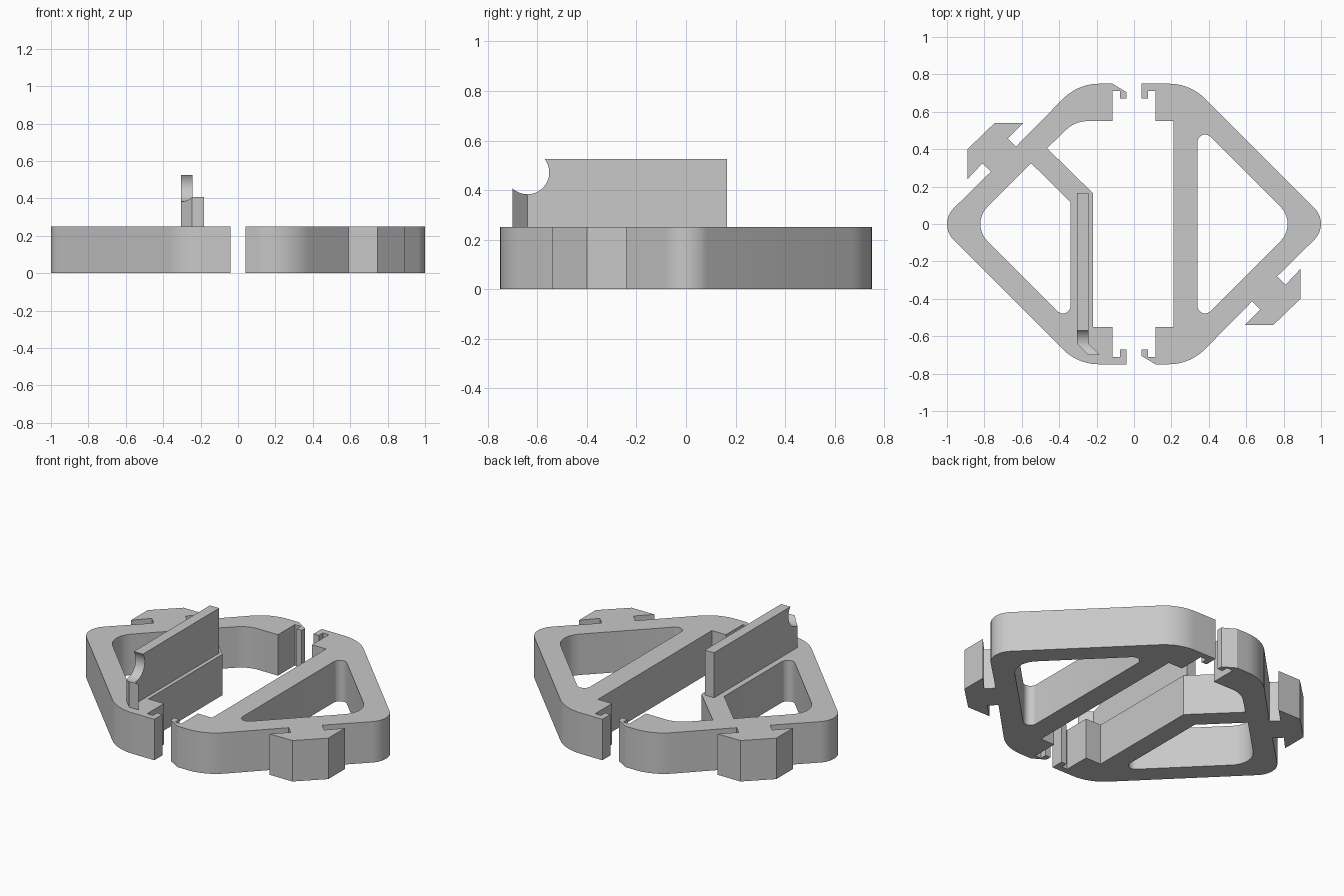
import bpy, bmesh, math
from mathutils import Vector

if "Cube" in bpy.data.objects:
    bpy.data.objects.remove(bpy.data.objects["Cube"])

grey = bpy.data.materials.new("plain grey")
grey.diffuse_color = (0.58, 0.58, 0.58, 1)
grey.use_nodes = True
grey.node_tree.nodes["Principled BSDF"].inputs["Base Color"].default_value = grey.diffuse_color


def rounded(points, steps=10):
    """Turn (x, y, radius) corners into a loop with filleted corners."""
    out = []
    for i, p in enumerate(points):
        c = Vector(p[:2])
        r = p[2] if len(p) > 2 else 0
        if not r:
            out.append(c)
            continue
        a = (Vector(points[i - 1][:2]) - c).normalized()
        b = (Vector(points[(i + 1) % len(points)][:2]) - c).normalized()
        half = a.angle(b) / 2
        centre = c + (a + b).normalized() * (r / math.sin(half))
        start = c + a * (r / math.tan(half)) - centre
        end = c + b * (r / math.tan(half)) - centre
        sweep = start.angle_signed(end)
        for k in range(steps + 1):
            t = -sweep * k / steps
            out.append(centre + Vector((start.x * math.cos(t) - start.y * math.sin(t),
                                        start.x * math.sin(t) + start.y * math.cos(t))))
    return out


def finish(name, bm):
    bmesh.ops.recalc_face_normals(bm, faces=bm.faces[:])
    mesh = bpy.data.meshes.new(name)
    bm.to_mesh(mesh)
    bm.free()
    mesh.materials.append(grey)
    obj = bpy.data.objects.new(name, mesh)
    bpy.context.collection.objects.link(obj)
    bpy.ops.object.select_all(action='DESELECT')
    obj.select_set(True)
    bpy.context.view_layer.objects.active = obj
    bpy.ops.object.shade_smooth_by_angle(angle=math.radians(25))
    return obj


def extrude_loops(bm, loops, offset):
    """Fill 3D loops (later loops are holes) and extrude them into a solid."""
    edges = []
    for loop in loops:
        vs = [bm.verts.new(co) for co in loop]
        edges += [bm.edges.new((vs[i - 1], vs[i])) for i in range(len(vs))]
    filled = bmesh.ops.triangle_fill(bm, use_beauty=True, edges=edges)
    faces = [g for g in filled["geom"] if isinstance(g, bmesh.types.BMFace)]
    ext = bmesh.ops.extrude_face_region(bm, geom=faces, use_keep_orig=True)
    moved = [g for g in ext["geom"] if isinstance(g, bmesh.types.BMVert)]
    bmesh.ops.translate(bm, verts=moved, vec=offset)


def plate(name, outline, hole, height=0.25):
    bm = bmesh.new()
    loops = [[(p.x, p.y, 0) for p in rounded(c)] for c in (outline, hole)]
    extrude_loops(bm, loops, (0, 0, height))
    return finish(name, bm)


# T-shaped lug on the slanted side, shared by both halves (turned 180 degrees)
lug = [(0.765, -0.28), (0.81, -0.325), (0.89, -0.24), (0.89, -0.40),
       (0.745, -0.54), (0.592, -0.54), (0.675, -0.457), (0.632, -0.413)]
lug_turned = [(-x, -y) for x, y in lug]

# Clip ends: hook with a chamfered nose, and hook with a square nose
chamfer_hook = [(0.115, 0.75), (0.04, 0.705), (0.04, 0.672), (0.075, 0.672),
                (0.075, 0.712), (0.115, 0.712), (0.115, 0.55)]
square_hook = [(0.04, 0.75), (0.04, 0.672), (0.075, 0.672),
               (0.075, 0.712), (0.115, 0.712), (0.115, 0.55)]


def flip(points, sx, sy):
    return [(x * sx, y * sy) for x, y in points]


# Right half frame
plate("right_frame",
      [(0.30, 0.75, 0.27), (1.05, 0, 0.12)] + lug + [(0.30, -0.75, 0.27)]
      + flip(chamfer_hook, 1, -1) + [(0.21, -0.55), (0.21, 0.55)]
      + flip(square_hook, 1, 1)[::-1],
      [(0.34, 0.535, 0.04), (0.875, 0, 0.13), (0.34, -0.535, 0.04)])

# Left half frame with angled arm
plate("left_frame",
      [(-0.30, -0.75, 0.27), (-1.05, 0, 0.12)] + lug_turned + [(-0.30, 0.75, 0.27)]
      + flip(chamfer_hook, -1, 1)
      + [(-0.315, 0.55, 0.165), (-0.465, 0.405), (-0.22, 0.165), (-0.22, -0.55)]
      + flip(square_hook, -1, -1)[::-1],
      [(-0.34, -0.535, 0.04), (-0.875, 0, 0.13), (-0.55, 0.325), (-0.34, 0.118)])

# Upright fin with a round notch and a nose bent to the right
TOP, BASE, BEND, R, CZ = 0.525, 0.25, -0.64, 0.088, 0.471


def notch(a0, a1, steps=14):
    angles = [math.radians(a0 + (a1 - a0) * k / steps) for k in range(steps + 1)]
    return [(BEND + R * math.cos(a), CZ + R * math.sin(a)) for a in angles]


body = notch(-90, math.degrees(math.asin((TOP - CZ) / R))) + [(0.165, TOP), (0.165, BASE), (BEND, BASE)]
nose = notch(-90, -90 - math.degrees(math.asin(0.06 / R)), 8) + [(-0.70, BASE), (BEND, BASE)]
bm = bmesh.new()
for profile in (body, nose):
    loop = [(-0.305 + max(0, BEND - y), y, z) for y, z in profile]
    extrude_loops(bm, [loop], (0.062, 0, 0))
finish("upright_fin", bm)
